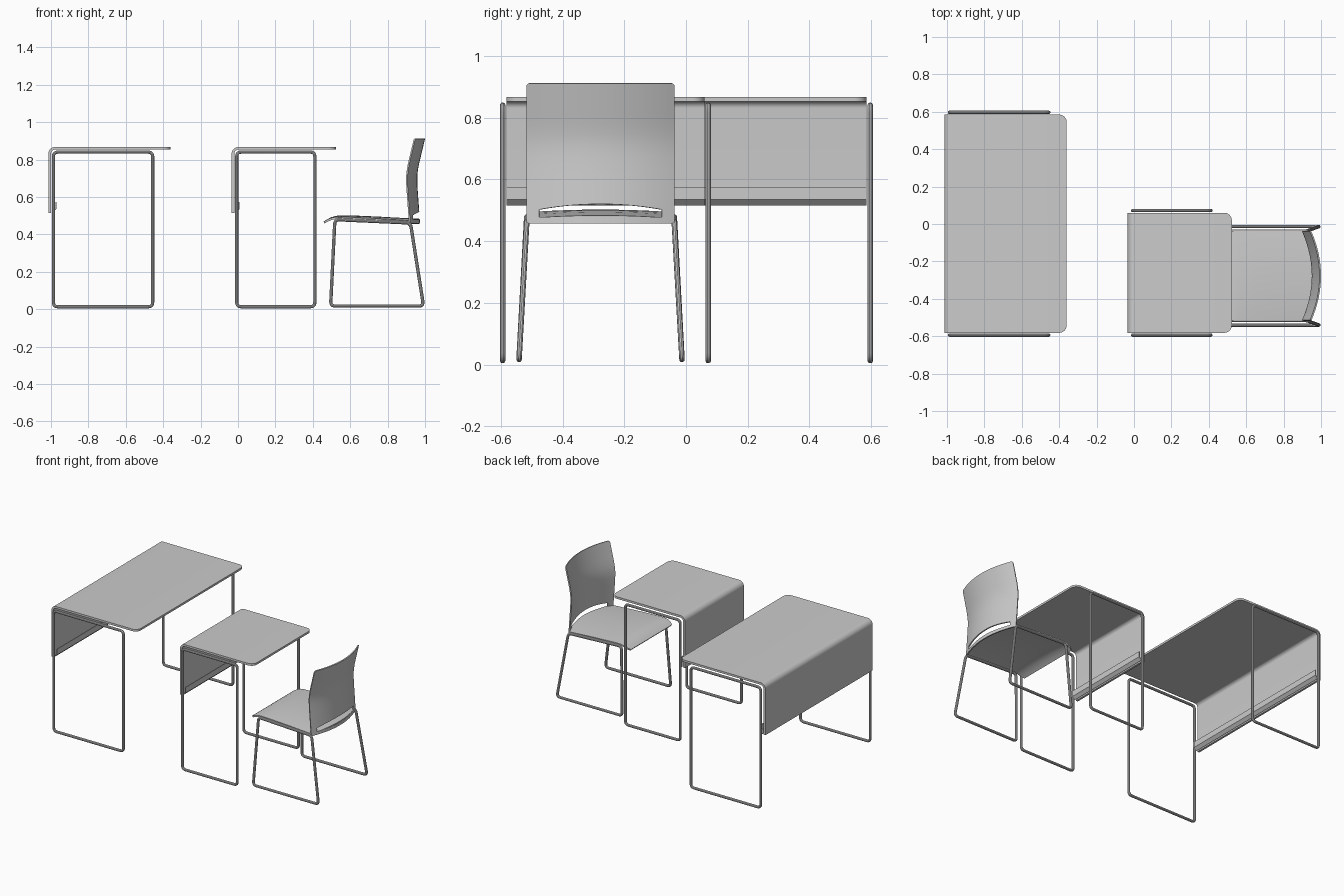
import bpy, bmesh, math
from mathutils import Vector

if "Cube" in bpy.data.objects:
    bpy.data.objects.remove(bpy.data.objects["Cube"])


def finish(obj):
    # bake curve / modifiers to mesh, then smooth with sharp edges kept
    bpy.ops.object.select_all(action='DESELECT')
    obj.select_set(True)
    bpy.context.view_layer.objects.active = obj
    bpy.ops.object.convert(target='MESH')
    bpy.ops.object.shade_smooth_by_angle(angle=math.radians(35))
    return obj


def tube(name, corners, fillet, r):
    # closed tube loop with rounded corners
    pts = []
    n = len(corners)
    for i in range(n):
        p = Vector(corners[i])
        a = p + (Vector(corners[i - 1]) - p).normalized() * fillet
        b = p + (Vector(corners[(i + 1) % n]) - p).normalized() * fillet
        for k in range(6):
            t = k / 5
            pts.append(a * (1 - t) ** 2 + p * 2 * t * (1 - t) + b * t * t)
    cu = bpy.data.curves.new(name, 'CURVE')
    cu.dimensions = '3D'
    cu.bevel_depth = r
    cu.bevel_resolution = 3
    sp = cu.splines.new('POLY')
    sp.points.add(len(pts) - 1)
    for q, p in zip(sp.points, pts):
        q.co = (*p, 1)
    sp.use_cyclic_u = True
    obj = bpy.data.objects.new(name, cu)
    bpy.context.collection.objects.link(obj)
    return finish(obj)


def sheet(name, rows, thick, offset, skip=lambda i, j: False, corners=(), radius=0.0):
    # grid of points -> solid sheet, optional rounded outline corners
    bm = bmesh.new()
    v = [[bm.verts.new(p) for p in row] for row in rows]
    for i in range(len(v) - 1):
        for j in range(len(v[0]) - 1):
            if not skip(i, j):
                bm.faces.new((v[i][j], v[i][j + 1], v[i + 1][j + 1], v[i + 1][j]))
    if corners:
        bmesh.ops.bevel(bm, geom=[v[i][j] for i, j in corners], offset=radius,
                        segments=6, profile=0.5, affect='VERTICES')
    me = bpy.data.meshes.new(name)
    bm.to_mesh(me)
    bm.free()
    obj = bpy.data.objects.new(name, me)
    bpy.context.collection.objects.link(obj)
    m = obj.modifiers.new('thickness', 'SOLIDIFY')
    m.thickness = thick
    m.offset = offset
    m.use_even_offset = True
    return finish(obj)


def desk(name, x0, x1, y0, y1, frame_x1):
    # top and modesty panel: one bent sheet
    r, top = 0.022, 0.853
    path = [(x1, top)]
    for k in range(9):
        a = math.pi / 2 * (1 + k / 8)
        path.append((x0 + r + r * math.cos(a), top - r + r * math.sin(a)))
    path.append((x0, 0.515))
    rows = [[(x, y1, z), (x, y0, z)] for x, z in reversed(path)]
    n = len(rows) - 1
    sheet(name + "_top_and_panel", rows, 0.014, 1,
          corners=((n, 0), (n, 1)), radius=0.04).location = (0, 0, 0)
    # small cable tray folded along the panel's lower edge
    tray = [(x0 + 0.008, 0.518), (x0 + 0.026, 0.536), (x0 + 0.026, 0.574)]
    sheet(name + "_cable_tray", [[(x, y0, z), (x, y1, z)] for x, z in tray], 0.005, 0)
    # side frames
    for side, y in (("near", y0 - 0.012), ("far", y1 + 0.012)):
        a, b = x0 + 0.013, frame_x1 - 0.009
        tube(f"{name}_{side}_leg_frame",
             [(a, y, 0.013), (b, y, 0.013), (b, y, 0.84), (a, y, 0.84)], 0.025, 0.009)


def lerp_table(table, z):
    for (z0, v0), (z1, v1) in zip(table, table[1:]):
        if z <= z1:
            return v0 + (v1 - v0) * max(0, z - z0) / (z1 - z0)
    return table[-1][1]


desk("large_desk", -1.0, -0.36, -0.582, 0.585, -0.447)
desk("small_desk", -0.02, 0.523, -0.582, 0.06, 0.42)

# chair backrest: curved shell with an arched slot near the bottom
CY, HW = -0.277, 0.239
EDGE = [(0.455, 0.918), (0.66, 0.903), (0.71, 0.902), (0.76, 0.908), (0.912, 0.944)]
us = [-1, -0.915] + [-0.83 + 1.66 * k / 14 for k in range(15)] + [0.915, 1]


def back_point(u, z):
    return (lerp_table(EDGE, z) + 0.052 * (1 - u * u), CY + HW * u, z)


rows = [[back_point(u, z) for u in us] for z in (0.457, 0.478)]
for k in range(13):
    t = k / 12
    row = []
    for u in us:
        zb = 0.502 + 0.018 * max(0, 1 - (u / 0.83) ** 2)
        row.append(back_point(u, zb + (0.912 - zb) * t))
    rows.append(row)
last, e = len(rows) - 1, len(us) - 1
sheet("chair_backrest", rows, 0.008, 0, skip=lambda i, j: i == 1 and 2 <= j < e - 2,
      corners=((0, 0), (0, e), (last, 0), (last, e)), radius=0.012)

# chair seat: waterfall front, crowned, rear edge follows the backrest
side = [(0.46, 0.463, 0.222), (0.475, 0.472, 0.234), (0.50, 0.483, HW), (0.525, 0.488, HW),
        (0.56, 0.488, HW), (0.65, 0.484, HW), (0.75, 0.479, HW), (0.84, 0.473, HW),
        (0.918, 0.468, HW)]
rows = []
for x, z, w in side:
    t = (x - 0.46) / 0.458
    rows.append([(x + 0.052 * t ** 3 * (1 - u * u), CY + w * u,
                  z + 0.01 * (1 - u * u) * min(1, 4 * t)) for u in us])
sheet("chair_seat", rows, 0.011, 0)

# chair sled legs, splayed outwards
for label, s in (("near", -1), ("far", 1)):
    lo, hi = CY + s * 0.264, CY + s * 0.239
    tube(f"chair_{label}_sled_leg",
         [(0.495, lo, 0.017), (0.992, lo, 0.017), (0.922, hi, 0.461), (0.518, hi, 0.479)],
         0.025, 0.009)
